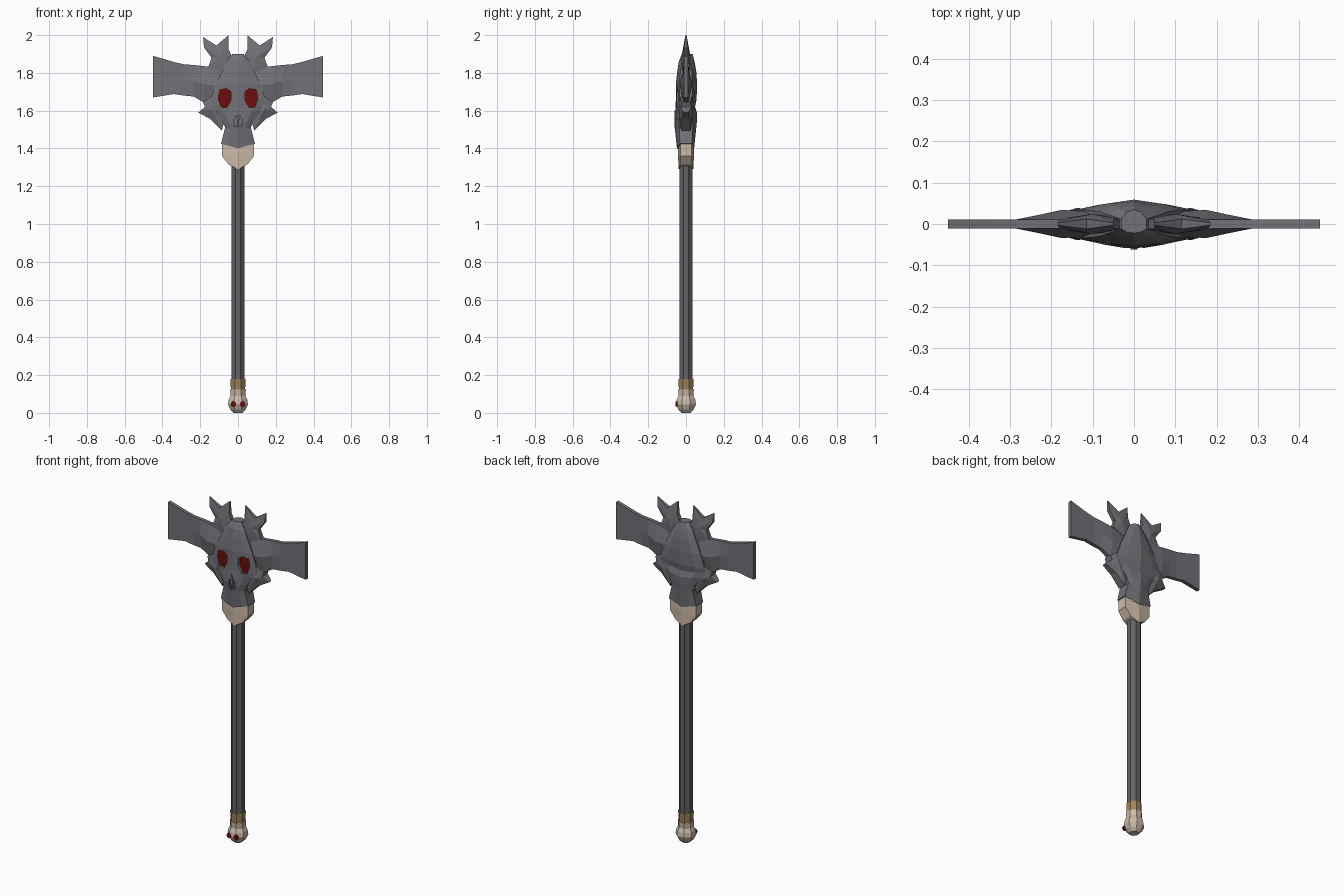
import bpy, bmesh, math

if "Cube" in bpy.data.objects:
    bpy.data.objects.remove(bpy.data.objects["Cube"])


def material(name, rgb):
    m = bpy.data.materials.new(name)
    m.diffuse_color = (*rgb, 1)
    m.use_nodes = True
    m.node_tree.nodes["Principled BSDF"].inputs["Base Color"].default_value = m.diffuse_color
    return m


IRON = material("iron grey", (0.165, 0.165, 0.185))
SHAFT = material("dark shaft grey", (0.125, 0.127, 0.14))
BONE = material("pale bone", (0.60, 0.50, 0.39))
GOLD = material("dull gold", (0.34, 0.23, 0.10))
RED = material("deep red", (0.15, 0.004, 0.004))


def finish(name, bm, mat):
    bmesh.ops.triangulate(bm, faces=[f for f in bm.faces if len(f.verts) > 4])
    bmesh.ops.recalc_face_normals(bm, faces=bm.faces)
    me = bpy.data.meshes.new(name)
    bm.to_mesh(me)
    bm.free()
    me.materials.append(mat)
    ob = bpy.data.objects.new(name, me)
    bpy.context.scene.collection.objects.link(ob)
    return ob


def loft(name, rings, mat):
    """Skin a list of equal-length closed rings and cap both ends."""
    bm = bmesh.new()
    vs = [[bm.verts.new(p) for p in r] for r in rings]
    n = len(vs[0])
    for a, b in zip(vs, vs[1:]):
        for i in range(n):
            j = (i + 1) % n
            bm.faces.new((a[i], a[j], b[j], b[i]))
    bm.faces.new(vs[0])
    bm.faces.new(vs[-1])
    return finish(name, bm, mat)


def turned(name, profile, mat, sides=8):
    """Low-poly turned part from (radius, z) pairs, flat side to the front."""
    angs = [(i + 0.5) * math.tau / sides for i in range(sides)]
    return loft(name, [[(r * math.cos(a), r * math.sin(a), z) for a in angs]
                       for r, z in profile], mat)


def slab(name, outline, y0, y1, mat, s=1):
    """Flat outline of (x, z) points extruded from y0 to y1."""
    return loft(name, [[(s * x, y, z) for x, z in outline] for y in (y0, y1)], mat)


def ridged(name, outline, centre, mat, s=1):
    """Outline of (x, z, half thickness) rising to a centre on both faces."""
    bm = bmesh.new()
    sides = []
    for d in (-1, 1):
        rim = [bm.verts.new((s * x, d * t, z)) for x, z, t in outline]
        c = bm.verts.new((s * centre[0], d * centre[2], centre[1]))
        for a, b in zip(rim, rim[1:] + rim[:1]):
            bm.faces.new((a, b, c))
        sides.append(rim)
    f, k = sides
    for i in range(len(f)):
        j = (i + 1) % len(f)
        bm.faces.new((f[i], f[j], k[j], k[i]))
    return finish(name, bm, mat)


def carve(ob, cutter):
    mod = ob.modifiers.new("cut", 'BOOLEAN')
    mod.operation, mod.solver, mod.object = 'DIFFERENCE', 'EXACT', cutter
    bpy.context.view_layer.update()
    dg = bpy.context.evaluated_depsgraph_get()
    me = bpy.data.meshes.new_from_object(ob.evaluated_get(dg))
    ob.modifiers.clear()
    ob.data = me
    bpy.data.objects.remove(cutter)


# Shaft, gold ring and bone pommel
turned("shaft", [(0.038, 0.12), (0.038, 1.42)], SHAFT)
turned("gold_ring", [(0.041, 0.12), (0.043, 0.18)], GOLD)
turned("pommel", [(0.026, 0), (0.044, 0.018), (0.057, 0.045), (0.053, 0.07),
                  (0.043, 0.09), (0.045, 0.125)], BONE)
for s in (1, -1):
    hexa = [(0.023 + 0.015 * math.cos(k * math.pi / 3),
             0.046 + 0.015 * math.sin(k * math.pi / 3)) for k in range(6)]
    slab("pommel_eye", hexa, -0.055, -0.046, RED, s)

# Bone collar under the jaw
half = [(0.085, 1.43, 0.03), (0.085, 1.36, 0.03), (0.05, 1.315, 0.032)]
ridged("bone_collar", half + [(0, 1.29, 0.04)]
       + [(-x, z, t) for x, z, t in reversed(half)] + [(0, 1.43, 0.04)],
       (0, 1.38, 0.042), BONE)

# Skull: z, half width, front, back, side depth, droop of the centre line
levels = [(1.90, 0.03, 0.022, 0.035, 0.012, 0),
          (1.86, 0.06, 0.038, 0.045, 0.022, 0),
          (1.81, 0.085, 0.046, 0.054, 0.03, 0),
          (1.74, 0.12, 0.054, 0.059, 0.034, 0),
          (1.66, 0.145, 0.054, 0.056, 0.034, 0),
          (1.63, 0.14, 0.055, 0.048, 0.034, 0.01),
          (1.60, 0.12, 0.058, 0.059, 0.034, 0.015),
          (1.55, 0.085, 0.062, 0.057, 0.036, 0.015),
          (1.51, 0.068, 0.058, 0.053, 0.036, 0.015),
          (1.425, 0.09, 0.048, 0.043, 0.032, 0.025)]
rings = []
for z, w, f, b, sd, d in levels:
    m = z - d * 0.4
    rings.append([(0, -f, z - d), (0.6 * w, -0.86 * f, m), (w, -sd, z), (w, sd, z),
                  (0.6 * w, 0.82 * b, m), (0, b, z - d), (-0.6 * w, 0.82 * b, m),
                  (-w, sd, z), (-w, -sd, z), (-0.6 * w, -0.86 * f, m)])
skull = loft("skull", rings, IRON)

# Eye sockets with red eyes, and the nose hole with its bridge
eye = [(0.037, 1.70), (0.06, 1.717), (0.10, 1.71), (0.107, 1.67),
       (0.09, 1.62), (0.06, 1.615), (0.037, 1.655)]
for s in (1, -1):
    carve(skull, slab("socket_cutter", eye, -0.1, -0.028, IRON, s))
    slab("eye", eye, -0.034, -0.027, RED, s)
nose = [(0, 1.585), (0.024, 1.55), (0.018, 1.515), (-0.018, 1.515), (-0.024, 1.55)]
carve(skull, slab("nose_cutter", nose, -0.1, -0.042, IRON))
slab("nose_bridge", [(0, 1.60), (0.008, 1.56), (0, 1.505), (-0.008, 1.56)],
     -0.062, -0.035, IRON)

# Axe wings: x, bottom, top, half thickness at the mid ridge
wing = [(0, 1.63, 1.85, 0.027), (0.10, 1.63, 1.835, 0.03), (0.175, 1.64, 1.835, 0.034),
        (0.235, 1.675, 1.842, 0.021), (0.285, 1.68, 1.845, 0.011),
        (0.34, 1.688, 1.858, 0.011), (0.45, 1.67, 1.89, 0.011)]
stations = [(-x, a, b, t) for x, a, b, t in reversed(wing[1:])] + wing
rings = []
for x, a, b, t in stations:
    mid, xm = (a + b) / 2, x * (0.99 if abs(x) > 0.4 else 1)
    rings.append([(x, -0.011, a), (xm, -t, mid), (x, -0.011, b),
                  (x, 0.011, b), (xm, t, mid), (x, 0.011, a)])
loft("axe_wings", rings, IRON)

# Forked horns and layered cheek plates
horn = [(0.03, 1.88, 0.012), (0.05, 1.925, 0.012), (0.05, 2.0, 0.003),
        (0.115, 1.945, 0.012), (0.185, 1.99, 0.003), (0.18, 1.935, 0.01),
        (0.14, 1.88, 0.012), (0.158, 1.83, 0.016), (0.06, 1.79, 0.02)]
cheek = [(0.115, 1.68, 0.03), (0.15, 1.67, 0.03), (0.185, 1.645, 0.022),
         (0.175, 1.62, 0.028), (0.21, 1.59, 0.012), (0.145, 1.555, 0.02),
         (0.085, 1.495, 0.024), (0.07, 1.56, 0.03)]
for s in (1, -1):
    ridged("horn", horn, (0.10, 1.885, 0.024), IRON, s)
    ridged("cheek_plate", cheek, (0.138, 1.605, 0.039), IRON, s)
